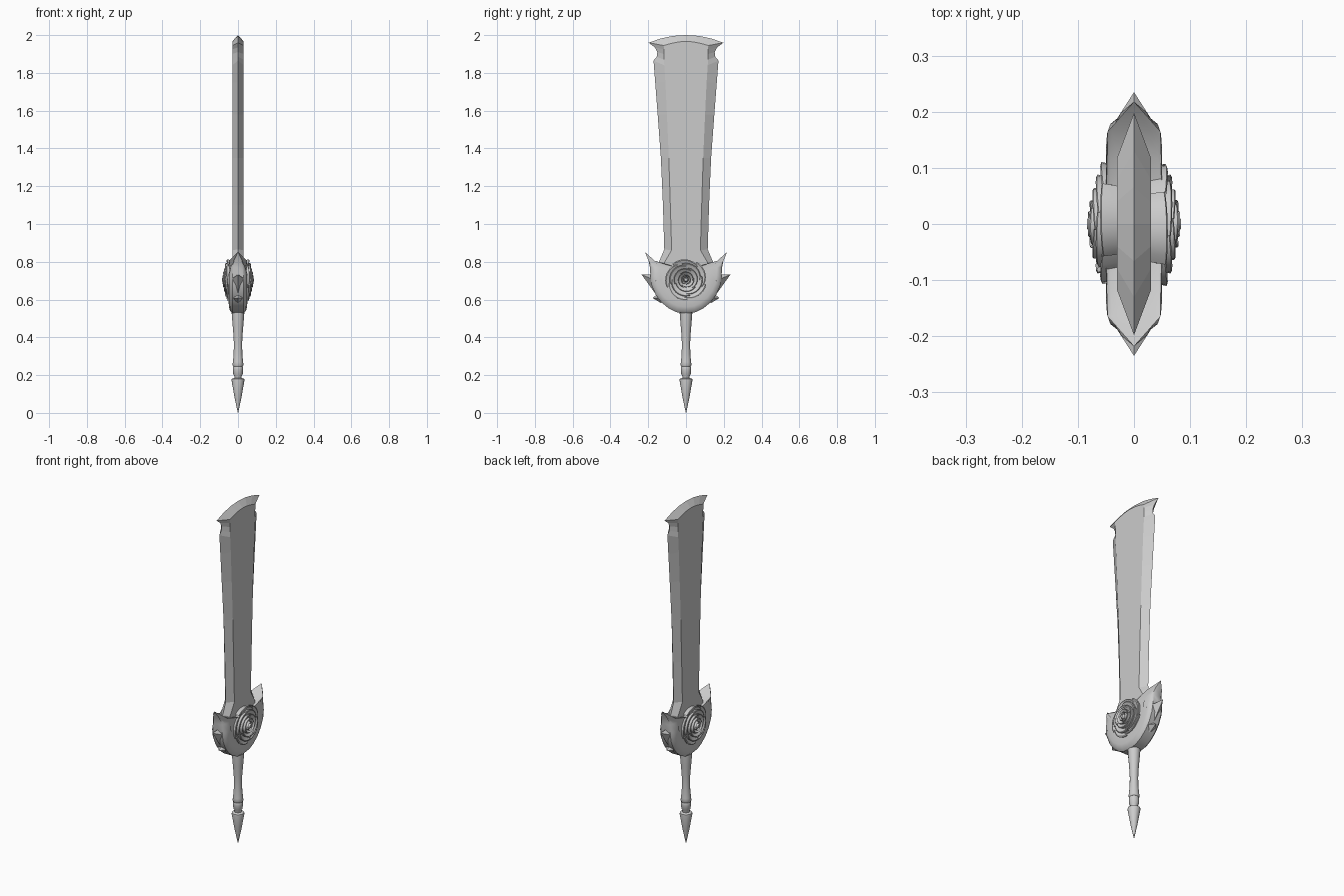
import bpy, bmesh, math
from mathutils import Vector

cube = bpy.data.objects.get("Cube")
if cube:
    bpy.data.objects.remove(cube, do_unlink=True)

steel = bpy.data.materials.new("steel_grey")
steel.use_nodes = True
GREY = (0.6, 0.6, 0.6, 1)
steel.diffuse_color = GREY
steel.node_tree.nodes["Principled BSDF"].inputs["Base Color"].default_value = GREY


def make(name, verts, faces, smooth=None):
    mesh = bpy.data.meshes.new(name)
    mesh.from_pydata(verts, [], faces)
    bm = bmesh.new()
    bm.from_mesh(mesh)
    bmesh.ops.remove_doubles(bm, verts=bm.verts, dist=1e-5)
    bmesh.ops.recalc_face_normals(bm, faces=bm.faces)
    bm.to_mesh(mesh)
    bm.free()
    mesh.materials.append(steel)
    ob = bpy.data.objects.new(name, mesh)
    bpy.context.collection.objects.link(ob)
    if smooth:
        bpy.ops.object.select_all(action='DESELECT')
        ob.select_set(True)
        bpy.context.view_layer.objects.active = ob
        bpy.ops.object.shade_smooth_by_angle(angle=math.radians(smooth))
    return ob


def loft(name, loops, smooth=None):
    """Bridge equal closed loops and cap both ends."""
    n = len(loops[0])
    verts = [p for loop in loops for p in loop]
    faces = [(k * n + i, k * n + (i + 1) % n, (k + 1) * n + (i + 1) % n, (k + 1) * n + i)
             for k in range(len(loops) - 1) for i in range(n)]
    faces += [tuple(range(n)), tuple(range(len(verts) - n, len(verts)))]
    return make(name, verts, faces, smooth)


def mirrored(half):
    """Close a +y half outline, listed from bottom to top, across y = 0."""
    return half + [(-p[0],) + tuple(p[1:]) for p in reversed(half) if p[0] > 0]


# Blade: sharp rim at x = 0, flat faces at x = +-0.03
rim = [(.143, .70), (.143, .80), (.115, .865), (.122, 1.1), (.133, 1.35), (.15, 1.58),
       (.163, 1.75), (.172, 1.865), (.155, 1.885), (.152, 1.91), (.165, 1.935), (.198, 1.96),
       (.13, 1.983), (.066, 1.996), (0, 2.0)]
flat = [(.115, .70), (.115, .795), (.076, .862), (.083, 1.1), (.091, 1.35), (.101, 1.58),
        (.109, 1.75), (.115, 1.84), (.116, 1.87), (.116, 1.90), (.117, 1.925), (.118, 1.945),
        (.08, 1.956), (.04, 1.964), (0, 1.967)]
rim, flat = mirrored(rim), mirrored(flat)
loft("blade", [[(x, y, z) for y, z in pts] for x, pts in ((-.03, flat), (0, rim), (.03, flat))])

# Guard: rounded crescent whose upper horns thin to points; (y, z, half thickness)
half = [(0, .527, .05), (.05, .533, .05), (.09, .552, .05), (.13, .585, .05), (.16, .625, .05),
        (.182, .675, .05), (.188, .72, .05), (.191, .77, .04), (.198, .805, .024), (.218, .852, 0),
        (.165, .805, .047), (.12, .787, .05), (.07, .772, .05), (0, .765, .05)]
outline = mirrored(half)
section = [(-1, .72), (-.96, .86), (-.84, .95), (-.6, 1), (.6, 1), (.84, .95), (.96, .86), (1, .72)]
loops = []
for f, s in section:
    loop = []
    for y, z, t in outline:
        k = 1 if z > .80 else s
        loop.append((f * t, y * k, .77 + (z - .77) * k))
    loops.append(loop)
loft("guard", loops, 35)


# Thorns along the guard's sides: diamond leaf spikes
def thorn(name, side, tip, top, mid, low, w):
    pts = [(0, *tip), (0, *top), (w, *mid), (0, *low), (-w, *mid)]
    make(name, [(x, side * y, z) for x, y, z in pts],
         [(0, 1, 2), (0, 2, 3), (0, 3, 4), (0, 4, 1), (1, 2, 3, 4)])


for label, side in (("left", -1), ("right", 1)):
    thorn("upper_thorn_" + label, side, (.235, .732), (.165, .735), (.16, .70), (.165, .635), .048)
    thorn("lower_thorn_" + label, side, (.177, .608), (.145, .635), (.13, .61), (.13, .58), .042)

# Handle and pommel, turned about z
def lathe(name, profile, n=16, smooth=40):
    return loft(name, [[(r * math.cos(2 * math.pi * i / n), r * math.sin(2 * math.pi * i / n), z)
                        for i in range(n)] for r, z in profile], smooth)


lathe("handle", [(.034, .56), (.033, .52), (.028, .46), (.023, .40), (.022, .36), (.023, .31),
                 (.027, .27), (.029, .252), (.025, .245)])
lathe("handle_ring", [(.023, .25), (.027, .238), (.027, .23), (.025, .205), (.02, .196), (.018, .17)])
lathe("pommel_spike", [(.012, .188), (.033, .18), (.034, .172), (.018, .08), (.0008, 0)])


# Rose: rings of overlapping petals that rise toward a bud, one on each flat side
def rose(name, facing):
    verts, faces = [], []
    rings = [(.108, .060, 5, .3), (.086, .068, 4, .9), (.063, .074, 3, .2),
             (.042, .079, 3, 1.1), (.024, .082, 2, .4)]
    steps = 8
    for r, h, n, turn in rings:
        for p in range(n):
            start = len(verts)
            for i in range(steps + 1):
                u = 2 * i / steps - 1
                a = turn + (p + .58 * u) * 2 * math.pi / n
                # petals spiral outward along their length and droop at their ends
                rr = r * (1 + .07 * u - .05 * u * u)
                hh = h - .004 * u * u + .002 * u
                for k, x in ((.93, .025), (.99, hh - .008), (1.0, hh - .002),
                             (.95, hh), (.84, hh - .006), (.6, hh - .014)):
                    verts.append((facing * x, facing * rr * k * math.cos(a),
                                  .705 + rr * k * math.sin(a)))
            for i in range(steps):
                for j in range(5):
                    q = start + i * 6 + j
                    faces.append((q, q + 1, q + 7, q + 6))
    # Bud at the centre
    start, m = len(verts), 10
    for rr, x in ((.013, .06), (.013, .079), (.008, .084)):
        for i in range(m):
            a = 2 * math.pi * i / m
            verts.append((facing * x, facing * rr * math.cos(a), .705 + rr * math.sin(a)))
    for k in range(2):
        for i in range(m):
            j = (i + 1) % m
            faces.append((start + k * m + i, start + k * m + j,
                          start + k * m + m + j, start + k * m + m + i))
    faces.append(tuple(range(start + 2 * m, start + 3 * m)))
    make(name, verts, faces, 45)


rose("rose_left", 1)
rose("rose_right", -1)
